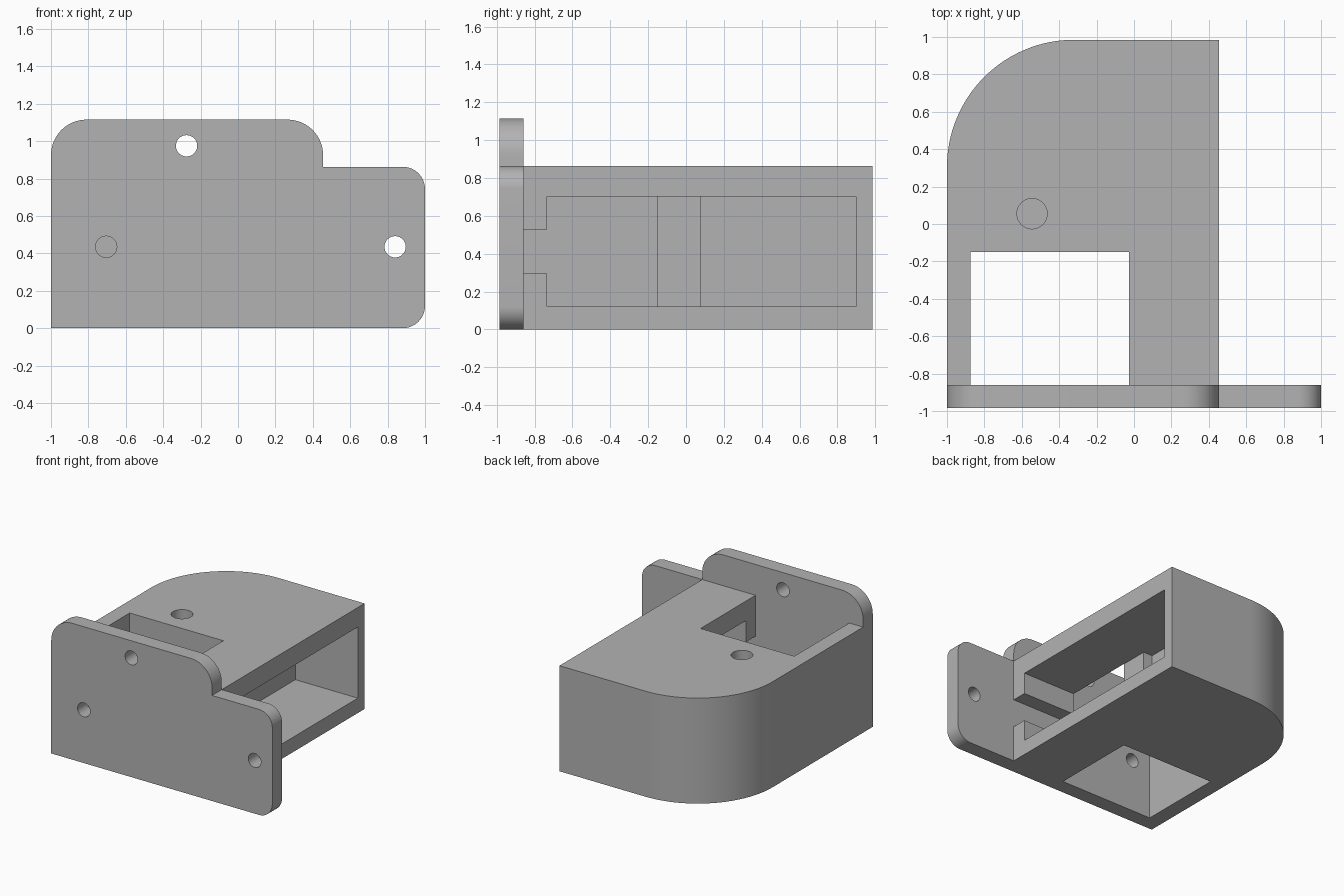
import bpy
import math
from mathutils import Vector

if "Cube" in bpy.data.objects:
    bpy.data.objects.remove(bpy.data.objects["Cube"], do_unlink=True)

grey = bpy.data.materials.new("plain grey")
grey.use_nodes = True
grey.diffuse_color = (0.45, 0.45, 0.45, 1)
grey.node_tree.nodes["Principled BSDF"].inputs["Base Color"].default_value = (0.45, 0.45, 0.45, 1)


def rounded(corners, steps=16):
    """Turn (u, v, radius) corners into an outline with arcs."""
    outline = []
    count = len(corners)
    for i, (u, v, radius) in enumerate(corners):
        p = Vector((u, v))
        if radius == 0:
            outline.append(p)
            continue
        a = (Vector(corners[i - 1][:2]) - p).normalized()
        b = (Vector(corners[(i + 1) % count][:2]) - p).normalized()
        centre = p + (a + b) * radius
        for s in range(steps + 1):
            t = s / steps * math.pi / 2
            outline.append(centre - b * radius * math.cos(t) - a * radius * math.sin(t))
    return outline


def circle(u, v, radius, steps=40):
    return [Vector((u + radius * math.cos(2 * math.pi * s / steps),
                    v + radius * math.sin(2 * math.pi * s / steps))) for s in range(steps)]


def prism(name, outline, low, high, axis="Z"):
    """Extrude an outline along Z (outline in x, y) or Y (outline in x, z)."""
    def place(p, h):
        return (p.x, p.y, h) if axis == "Z" else (p.x, h, p.y)
    n = len(outline)
    verts = [place(p, low) for p in outline] + [place(p, high) for p in outline]
    faces = [tuple(reversed(range(n))), tuple(range(n, 2 * n))]
    faces += [(i, (i + 1) % n, n + (i + 1) % n, n + i) for i in range(n)]
    if axis == "Y":
        faces = [tuple(reversed(f)) for f in faces]
    mesh = bpy.data.meshes.new(name)
    mesh.from_pydata(verts, [], faces)
    mesh.materials.append(grey)
    obj = bpy.data.objects.new(name, mesh)
    bpy.context.collection.objects.link(obj)
    return obj


def box(name, x, y, z):
    return prism(name, rounded([(x[0], y[0], 0), (x[1], y[0], 0), (x[1], y[1], 0), (x[0], y[1], 0)]), *z)


def activate(obj):
    bpy.ops.object.select_all(action="DESELECT")
    obj.select_set(True)
    bpy.context.view_layer.objects.active = obj


def cut(target, cutter):
    activate(target)
    mod = target.modifiers.new("cut", "BOOLEAN")
    mod.operation = "DIFFERENCE"
    mod.solver = "EXACT"
    mod.object = cutter
    bpy.ops.object.modifier_apply(modifier=mod.name)
    bpy.data.objects.remove(cutter, do_unlink=True)


LEFT, FRONT, BACK, TOP = 0.455, -0.86, 0.985, 0.863
WELL_X = -0.027

# Housing block with one large rounded corner
housing = prism("housing", rounded([(-1, FRONT, 0), (LEFT, FRONT, 0), (LEFT, BACK, 0), (-1, BACK, 0.68)], 32),
                0, TOP)

# Vertical well, side pocket in two depths, cable slot and blind screw hole
cut(housing, box("well", (-0.875, WELL_X), (-1.1, -0.15), (-0.2, 1.2)))
cut(housing, box("pocket", (WELL_X - 0.001, 0.7), (-0.735, 0.898), (0.122, 0.703)))
cut(housing, box("pocket_recess", (-0.11, 0.2), (0.08, 0.898), (0.122, 0.703)))
cut(housing, box("cable_slot", (-0.2, 0.7), (-1.1, -0.7), (0.295, 0.528)))
cut(housing, prism("screw_hole", circle(-0.545, 0.055, 0.081), 0.4, 1.2))

# Stepped mounting plate with three holes
plate = prism("mounting_plate", rounded([
    (-1, 0, 0), (1, 0, 0.12), (1, TOP, 0.12), (LEFT, TOP, 0),
    (LEFT, 1.115, 0.19), (-1, 1.115, 0.19)]), -BACK, FRONT, "Y")
for x, z in ((-0.275, 0.975), (-0.705, 0.435), (0.84, 0.435)):
    cut(plate, prism("mount_hole", circle(x, z, 0.057), -1.2, -0.6, "Y"))

for part in (housing, plate):
    activate(part)
    bpy.ops.object.shade_smooth_by_angle(angle=math.radians(30))
